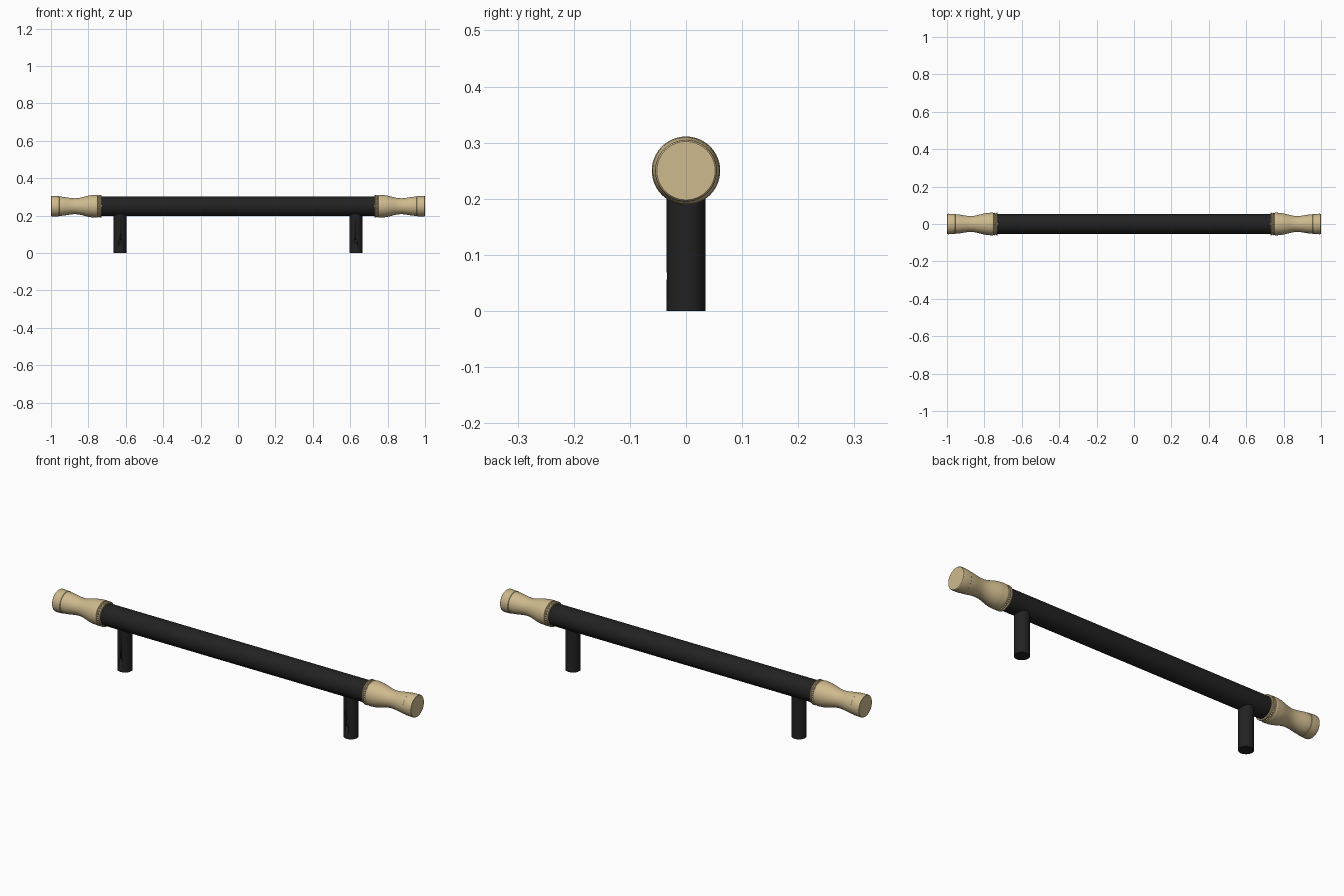
import bpy, bmesh, math
from mathutils import Matrix, Vector

cube = bpy.data.objects.get("Cube")
if cube:
    bpy.data.objects.remove(cube, do_unlink=True)

AXIS_Z = 0.25
POST_X = 0.63


def material(name, rgb, rough, metal=0.0):
    m = bpy.data.materials.new(name)
    m.use_nodes = True
    m.diffuse_color = (*rgb, 1)
    bsdf = m.node_tree.nodes["Principled BSDF"]
    bsdf.inputs["Base Color"].default_value = (*rgb, 1)
    bsdf.inputs["Roughness"].default_value = rough
    bsdf.inputs["Metallic"].default_value = metal
    return m


black = material("matte black", (0.016, 0.016, 0.016), 0.6)
brass = material("satin brass", (0.62, 0.49, 0.27), 0.4)


def finish(name, bm, mat, angle=30):
    bmesh.ops.recalc_face_normals(bm, faces=bm.faces)
    mesh = bpy.data.meshes.new(name)
    bm.to_mesh(mesh)
    bm.free()
    mesh.materials.append(mat)
    obj = bpy.data.objects.new(name, mesh)
    bpy.context.collection.objects.link(obj)
    bpy.ops.object.select_all(action='DESELECT')
    obj.select_set(True)
    bpy.context.view_layer.objects.active = obj
    bpy.ops.object.shade_smooth_by_angle(angle=math.radians(angle))
    return obj


def lathe(name, profile, mat, sides=64):
    """Turn (x, radius) points about the bar's axis."""
    bm = bmesh.new()
    verts = [bm.verts.new((x, 0, AXIS_Z + r)) for x, r in profile]
    edges = [bm.edges.new(pair) for pair in zip(verts, verts[1:])]
    bmesh.ops.spin(bm, geom=verts + edges, cent=(0, 0, AXIS_Z), axis=(1, 0, 0),
                   angle=math.tau, steps=sides, use_duplicate=False)
    bmesh.ops.remove_doubles(bm, verts=bm.verts, dist=0.00002)
    return finish(name, bm, mat)


def cylinder(name, radius, start, end, mat, sides=48):
    start, end = Vector(start), Vector(end)
    d = end - start
    turn = d.to_track_quat('Z', 'Y').to_matrix().to_4x4()
    bm = bmesh.new()
    bmesh.ops.create_cone(bm, cap_ends=True, segments=sides, radius1=radius,
                          radius2=radius, depth=d.length,
                          matrix=Matrix.Translation((start + end) / 2) @ turn)
    return finish(name, bm, mat)


def mirror_x(obj):
    obj.modifiers.new("other side", 'MIRROR').use_axis[0] = True


# Bar
cylinder("bar", 0.0525, (-0.75, 0, AXIS_Z), (0.75, 0, AXIS_Z), black, 64)

# Flared end cap: collar ring, bead groove, waisted neck, rounded tip
neck = []
for i in range(17):
    t = i / 16
    if t < 0.55:
        r = 0.0425 + 0.0175 * (0.5 + 0.5 * math.cos(math.pi * t / 0.55))
    else:
        r = 0.0425 + 0.009 * (0.5 - 0.5 * math.cos(math.pi * (t - 0.55) / 0.45))
    neck.append((0.77 + 0.185 * t, r))
collar = [(0.729, 0), (0.729, 0.058), (0.731, 0.0605), (0.736, 0.0605),
          (0.738, 0.056), (0.749, 0.056), (0.751, 0.0595), (0.756, 0.061),
          (0.763, 0.061)]
tip = [(0.957, 0.0535), (0.994, 0.055), (0.998, 0.054), (1.0, 0.052), (1.0, 0)]
mirror_x(lathe("end_cap", collar + neck + tip, brass))

# Ring of beads set in the collar groove
bm = bmesh.new()
for i in range(36):
    a = math.tau * i / 36
    spot = (0.7435, 0.056 * math.cos(a), AXIS_Z + 0.056 * math.sin(a))
    bmesh.ops.create_icosphere(bm, subdivisions=2, radius=0.0046,
                               matrix=Matrix.Translation(spot))
mirror_x(finish("collar_beads", bm, brass, 60))

# Mounting post with a set-screw hole in its front
post = cylinder("mounting_post", 0.035, (POST_X, 0, 0), (POST_X, 0, AXIS_Z - 0.02), black)
cutter = cylinder("screw_hole_cutter", 0.009, (POST_X, -0.06, 0.062),
                  (POST_X, -0.022, 0.062), black, 24)
cutter.hide_render = True
cutter.hide_set(True)
cut = post.modifiers.new("screw hole", 'BOOLEAN')
cut.operation = 'DIFFERENCE'
cut.solver = 'EXACT'
cut.object = cutter
mirror_x(post)
